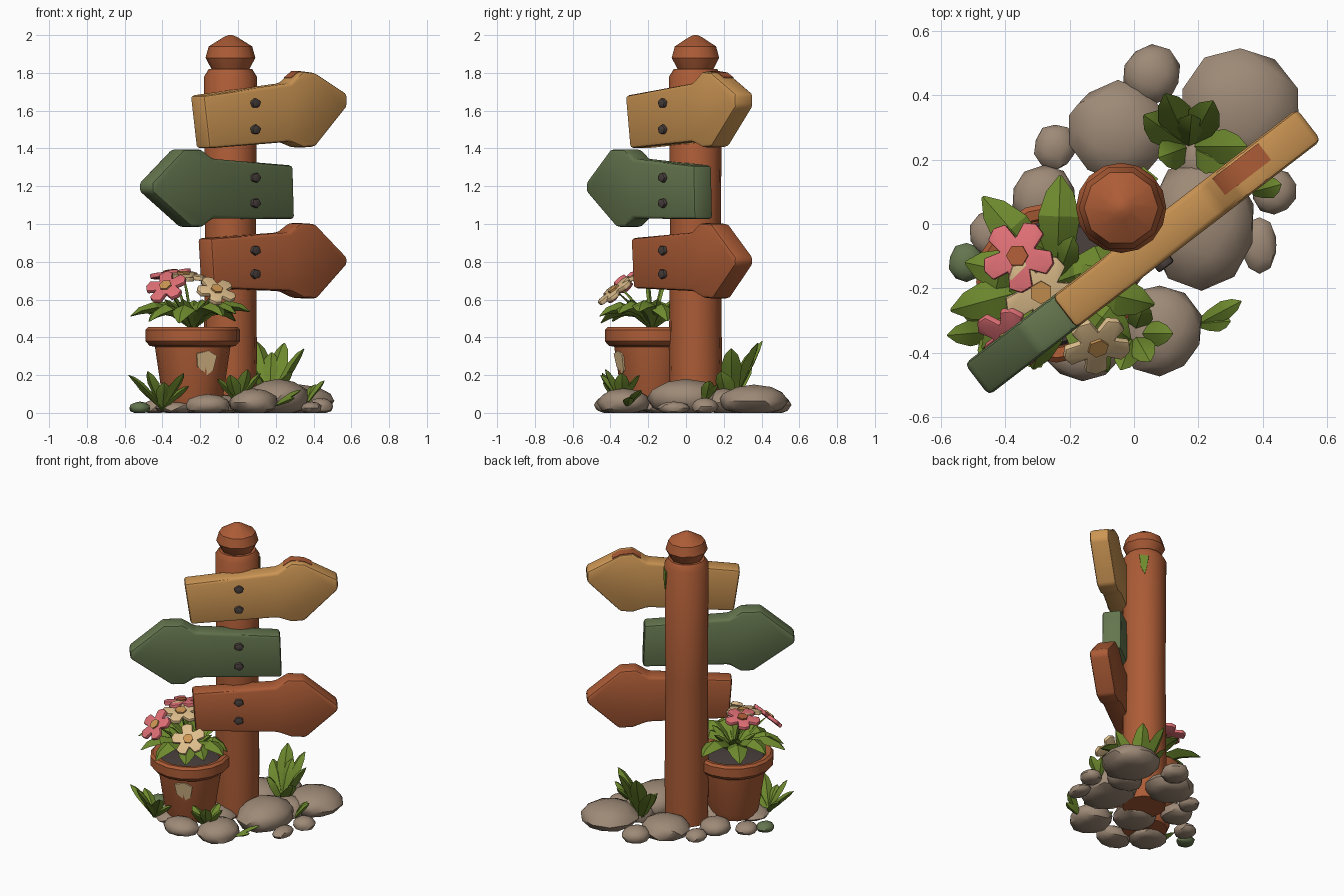
import bpy, bmesh, random
from math import sin, cos, pi, radians, atan2, hypot
from mathutils import Vector

random.seed(4)
if "Cube" in bpy.data.objects:
    bpy.data.objects.remove(bpy.data.objects["Cube"])


def material(name, *rgb):
    lin = [((c / 255 + 0.055) / 1.055) ** 2.4 for c in rgb] + [1]
    m = bpy.data.materials.new(name)
    m.use_nodes = True
    m.diffuse_color = lin
    bsdf = m.node_tree.nodes["Principled BSDF"]
    bsdf.inputs["Base Color"].default_value = lin
    bsdf.inputs["Roughness"].default_value = 0.8
    return m


RUST = material("rust_wood", 172, 92, 54)
OCHRE = material("ochre_wood", 205, 150, 84)
GREEN = material("faded_green", 100, 117, 78)
LEAF = material("leaf_green", 110, 138, 46)
PINK = material("petal_pink", 224, 112, 118)
CREAM = material("petal_cream", 222, 190, 140)
STONE = material("stone", 158, 138, 119)
IRON = material("dark_iron", 72, 63, 60)


def finish(name, bm, mat, loc=(0, 0, 0), rot=(0, 0, 0), angle=40):
    bmesh.ops.recalc_face_normals(bm, faces=bm.faces[:])
    me = bpy.data.meshes.new(name)
    bm.to_mesh(me)
    bm.free()
    me.materials.append(mat)
    me.polygons.foreach_set("use_smooth", [True] * len(me.polygons))
    me.set_sharp_from_angle(angle=radians(angle))
    ob = bpy.data.objects.new(name, me)
    ob.location, ob.rotation_euler = loc, rot
    bpy.context.collection.objects.link(ob)
    return ob


def prism(name, pts, y0, y1, mat, loc, rot, bevel=0):
    """Outline in local x/z, extruded along y; local -y is its front."""
    bm = bmesh.new()
    face = bm.faces.new([bm.verts.new((x, y0, z)) for x, z in pts])
    ext = bmesh.ops.extrude_face_region(bm, geom=[face])["geom"]
    for v in ext:
        if isinstance(v, bmesh.types.BMVert):
            v.co.y = y1
    if bevel:
        bmesh.ops.bevel(bm, geom=bm.edges[:], offset=bevel, segments=2,
                        profile=0.5, affect='EDGES', clamp_overlap=True)
    return finish(name, bm, mat, loc, rot)


def lathe(name, profile, sides, mat, loc):
    bm = bmesh.new()
    rings = [[bm.verts.new((r * cos(2 * pi * i / sides), r * sin(2 * pi * i / sides), z))
              for i in range(sides)] for r, z in profile]
    for a, b in zip(rings, rings[1:]):
        for i in range(sides):
            j = (i + 1) % sides
            bm.faces.new((a[i], a[j], b[j], b[i]))
    bm.faces.new(rings[0])
    bm.faces.new(rings[-1])
    return finish(name, bm, mat, loc)


def add_leaf(bm, base, deg, reach, rise, droop, width):
    """Chunky blade with a ridge, following an arched path."""
    d = Vector((cos(radians(deg)), sin(radians(deg)), 0))
    side = Vector((-d.y, d.x, 0))
    rings = []
    for t, w in ((0, .4), (.3, .8), (.62, 1), (.85, .65), (1, .08)):
        p = Vector(base) + d * reach * t + Vector((0, 0, rise * t - droop * t * t))
        n = (d * reach + Vector((0, 0, rise - 2 * droop * t))).normalized().cross(side)
        h = width * w / 2
        rings.append([bm.verts.new(p + o) for o in
                      (side * h, n * h * .45, -side * h, -n * h * .45)])
    for a, b in zip(rings, rings[1:]):
        for i in range(4):
            bm.faces.new((a[i], a[(i + 1) % 4], b[(i + 1) % 4], b[i]))
    bm.faces.new(rings[0])
    bm.faces.new(rings[-1])


def tuft(name, base, leaves, width):
    bm = bmesh.new()
    for deg, reach, height in leaves:
        add_leaf(bm, base, deg, reach, height * 1.3, height * .3, width)
    finish(name, bm, LEAF, angle=30)


# Post with collar and faceted finial
POST = (-0.04, 0.05, 0)
lathe("post", [(.135, .02), (.14, .3), (.135, 1), (.14, 1.78), (.115, 1.82)], 16, RUST, POST)
lathe("post_finial", [(.08, 1.79), (.1, 1.82), (.132, 1.88), (.115, 1.94), (.035, 1.99), (.01, 2)],
      10, RUST, POST)

# Arrow boards, in a frame turned about the post
TURN = radians(37.5)
boards = {
    "top_board": (OCHRE, [(-.34, 1.68), (.24, 1.745), (.33, 1.808), (.41, 1.80), (.62, 1.69),
                          (.62, 1.62), (.41, 1.41), (.33, 1.405), (.24, 1.435), (-.3, 1.40)]),
    "middle_board": (GREEN, [(.26, 1.31), (-.27, 1.345), (-.35, 1.395), (-.47, 1.395), (-.68, 1.22),
                             (-.68, 1.17), (-.42, .985), (-.34, .985), (-.27, 1.03), (.27, 1.025)]),
    "bottom_board": (RUST, [(-.29, .925), (.23, .955), (.31, 1.005), (.41, 1.0), (.62, .825),
                            (.62, .785), (.42, .605), (.33, .61), (.24, .645), (-.27, .66)]),
}
for name, (mat, pts) in boards.items():
    prism(name, pts, -.212, -.088, mat, POST, (0, 0, TURN), .018)

# Worn patch over the top board's head
ridge = [(.28, 1.772), (.33, 1.806), (.41, 1.798), (.46, 1.773)]
prism("worn_patch", [(x, z + .004) for x, z in ridge] + [(x, z - .004) for x, z in ridge[::-1]],
      -.165, -.1, RUST, POST, (0, 0, TURN))

# Nails
for z in (1.64, 1.5, 1.245, 1.11, .86, .735):
    outline = [(.033 * cos(2 * pi * i / 5 + z), z + .028 * sin(2 * pi * i / 5 + z)) for i in range(5)]
    prism("nail", outline, -.232, -.2, IRON, POST, (0, 0, TURN), .008)

# Moss streak on the back of the post
a = radians(50)
prism("post_moss", [(-.03, 1.76), (.03, 1.75), (.02, 1.68), (.005, 1.62), (-.02, 1.67)],
      -.004, .004, LEAF, (POST[0] + .139 * cos(a), POST[1] + .139 * sin(a), 0), (0, 0, a + pi / 2))

# Flower pot, soil and chipped patch
PX, PY = -.24, -.18
lathe("pot", [(.14, .03), (.16, .08), (.2, .35), (.228, .355), (.25, .38), (.25, .44), (.235, .455),
              (.205, .45), (.2, .41)], 16, RUST, (PX, PY, 0))
lathe("pot_soil", [(.2, .41), (.19, .43), (.05, .45)], 12, IRON, (PX, PY, 0))
a = radians(-68)
prism("pot_patch", [(-.055, .05), (.01, .065), (.06, .04), (.045, -.04), (.01, -.065), (-.045, -.02)],
      -.004, .005, CREAM, (PX + .184 * cos(a), PY + .184 * sin(a), .265), (.18, 0, a + pi / 2))

# Pot foliage
bm = bmesh.new()
for deg, reach in ((131, .35), (88, .33), (195, .34), (168, .29), (347, .31), (300, .32),
                   (255, .28), (222, .31), (20, .24), (322, .29)):
    add_leaf(bm, (PX, PY, .45), deg, reach, .36, random.uniform(.27, .34), .13)
for deg in range(10, 360, 60):
    add_leaf(bm, (PX, PY, .44), deg, .15, .22, .06, .08)

# Flowers: outline of five rounded petals with a centre disc
flowers = [(PINK, OCHRE, (-.38, -.35, .665), 45, -115, .115),
           (CREAM, OCHRE, (-.115, -.375, .645), 50, -70, .11),
           (CREAM, OCHRE, (-.29, -.21, .725), 80, -60, .12),
           (PINK, RUST, (-.36, -.1, .735), 80, 150, .115)]
for petal, centre, loc, elev, head, r in flowers:
    pts = []
    for i in range(5):
        for off, k in ((0, .5), (16, .92), (36, 1), (56, .92)):
            t = radians(72 * i + off)
            pts.append((r * k * cos(t), r * k * sin(t)))
    rot = (-radians(elev), 0, radians(head + 90))
    prism("flower_petals", pts, -.012, .012, petal, loc, rot, .005)
    disc = [(.3 * r * cos(i * pi / 3), .3 * r * sin(i * pi / 3)) for i in range(6)]
    prism("flower_centre", disc, -.022, 0, centre, loc, rot)
    dx, dy = loc[0] - PX, loc[1] - PY
    add_leaf(bm, (PX, PY, .43), degrees_ := atan2(dy, dx) * 180 / pi, hypot(dx, dy),
             (loc[2] - .43) * 1.4, (loc[2] - .43) * .4, .03)
finish("pot_leaves", bm, LEAF, angle=30)

# Grass tufts
tuft("back_grass", (.17, .24, .04), [(114, .18, .34), (145, .17, .24), (62, .16, .33), (0, .18, .3),
                                    (-25, .13, .18), (85, .1, .28), (200, .1, .18)], .11)
tuft("left_grass", (-.4, -.33, .02), [(185, .18, .18), (150, .16, .13), (230, .12, .2), (275, .11, .14),
                                     (315, .16, .19), (350, .14, .12)], .08)
tuft("front_grass", (0, -.34, .05), [(180, .11, .13), (250, .12, .15), (300, .1, .18), (0, .12, .16),
                                    (70, .1, .15)], .08)
tuft("right_grass", (.2, -.31, .04), [(28, .15, .08), (5, .1, .04)], .06)
tuft("side_grass", (.37, .1, .06), [(15, .09, .11), (60, .08, .09)], .07)

# Rocks: x, y, half width, half depth, height
rocks = [(.33, .36, .18, .185, .15), (.055, .465, .09, .09, .1), (-.05, .29, .16, .15, .13),
         (-.245, .24, .065, .07, .07), (.21, .0, .17, .2, .18), (.435, .1, .07, .07, .08),
         (.39, -.065, .055, .085, .06), (.08, -.33, .13, .14, .13), (-.16, -.39, .12, .095, .1),
         (-.28, .08, .1, .1, .1), (-.44, -.03, .07, .075, .07), (-.1, -.12, .14, .14, .1),
         (.24, .2, .12, .1, .13), (-.32, -.25, .12, .12, .06), (-.52, -.12, .055, .06, .06)]
for i, (x, y, sx, sy, h) in enumerate(rocks):
    bm = bmesh.new()
    bmesh.ops.create_icosphere(bm, subdivisions=2, radius=1)
    for v in bm.verts:
        k = random.uniform(.96, 1.06)
        v.co = Vector((v.co.x * sx * k, v.co.y * sy * k, max(0, h * (.42 + .58 * v.co.z))))
    last = i == len(rocks) - 1
    finish("mossy_rock" if last else "rock", bm, GREEN if last else STONE, (x, y, 0), angle=35)
